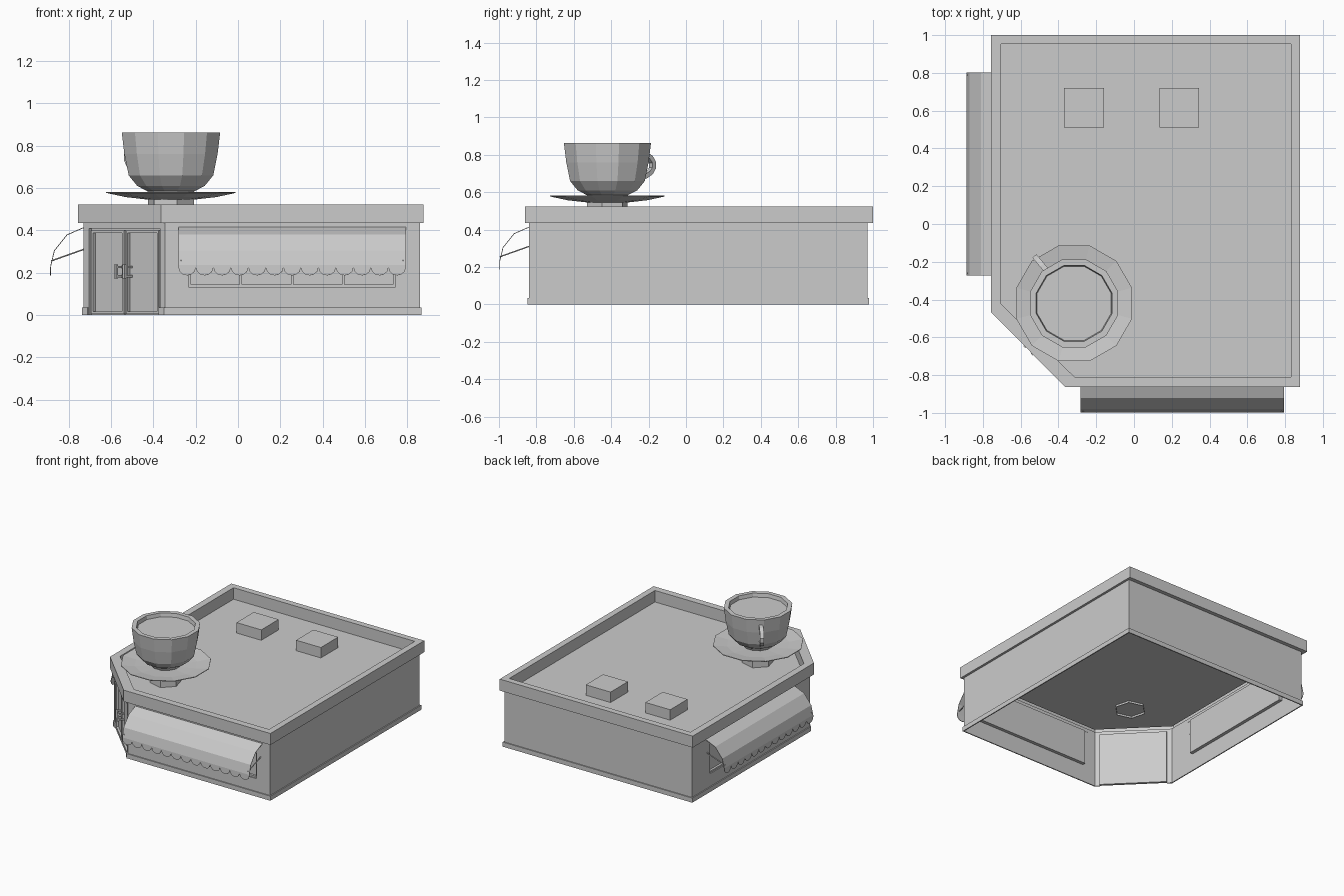
import bpy, math
from mathutils import Matrix, Vector

if "Cube" in bpy.data.objects:
    bpy.data.objects.remove(bpy.data.objects["Cube"])

def mesh(name, verts, faces, mat=None, thick=0):
    me = bpy.data.meshes.new(name)
    me.from_pydata([tuple(v) for v in verts], [], faces)
    me.update()
    ob = bpy.data.objects.new(name, me)
    bpy.context.collection.objects.link(ob)
    if mat:
        ob.matrix_world = mat
    if thick:
        s = ob.modifiers.new("thickness", "SOLIDIFY")
        s.thickness = thick
    return ob

def box(name, lo, hi, mat=None):
    v = [(x, y, z) for z in (lo[2], hi[2]) for x, y in
         ((lo[0], lo[1]), (hi[0], lo[1]), (hi[0], hi[1]), (lo[0], hi[1]))]
    f = [(3, 2, 1, 0), (4, 5, 6, 7)] + [(i, (i + 1) % 4, 4 + (i + 1) % 4, 4 + i) for i in range(4)]
    return mesh(name, v, f, mat)

def rod(name, a, b, r, mat=None, n=6):
    a, b = Vector(a), Vector(b)
    q = (b - a).to_track_quat('Z', 'Y')
    ring = [q @ Vector((r * math.cos(2 * math.pi * i / n), r * math.sin(2 * math.pi * i / n), 0)) for i in range(n)]
    f = [(i, (i + 1) % n, n + (i + 1) % n, n + i) for i in range(n)]
    f += [tuple(range(n))[::-1], tuple(range(n, 2 * n))]
    return mesh(name, [a + p for p in ring] + [b + p for p in ring], f, mat)

def lathe(name, profile, n, centre, start, caps=(True, True)):
    v, f = [], []
    for r, z in profile:
        for i in range(n):
            t = math.radians(start) + 2 * math.pi * i / n
            v.append((centre[0] + r * math.cos(t), centre[1] + r * math.sin(t), z))
    for k in range(len(profile) - 1):
        for i in range(n):
            j = (i + 1) % n
            f.append((k * n + i, k * n + j, (k + 1) * n + j, (k + 1) * n + i))
    if caps[0]:
        f.append(tuple(range(n))[::-1])
    if caps[1]:
        f.append(tuple(range(len(v) - n, len(v))))
    return mesh(name, v, f)

def wall_with_recess(name, ua, ub, u0, u1, z0, z1, top, depth, mat):
    """Wall sheet facing local -y with a recessed rectangular opening."""
    quads = []
    us, zs = (ua, u0, u1, ub), (0, z0, z1, top)
    for i in range(3):
        for k in range(3):
            if (i, k) != (1, 1) and zs[k + 1] > zs[k]:
                quads.append([(us[i], 0, zs[k]), (us[i + 1], 0, zs[k]),
                              (us[i + 1], 0, zs[k + 1]), (us[i], 0, zs[k + 1])])
    c = [(u0, z0), (u1, z0), (u1, z1), (u0, z1)]
    for i in range(4):
        a, b = c[i], c[(i + 1) % 4]
        quads.append([(a[0], 0, a[1]), (b[0], 0, b[1]), (b[0], depth, b[1]), (a[0], depth, a[1])])
    quads.append([(u, depth, z) for u, z in c])
    return mesh(name, [p for q in quads for p in q], [tuple(range(4 * i, 4 * i + 4)) for i in range(len(quads))], mat)

def frame_at(x, y, deg):
    return Matrix.Translation((x, y, 0)) @ Matrix.Rotation(math.radians(deg), 4, 'Z')

H = 0.44
FRONT = frame_at(0.256, -0.84, 0)
LEFT = frame_at(-0.73, 0.265, -90)
DOOR = frame_at(-0.5375, -0.6475, -45)

# Plain right and back walls
mesh("plain_walls", [(0.86, -0.84, 0), (0.86, 0.97, 0), (-0.73, 0.97, 0),
                     (0.86, -0.84, H), (0.86, 0.97, H), (-0.73, 0.97, H)], [(0, 1, 4, 3), (1, 2, 5, 4)])

def shop_front(side, ua, ub, m):
    # Wall with wide window
    wall_with_recess(side + "_wall", ua, ub, -0.49, 0.49, 0.133, 0.40, H, 0.025, m)
    for i in range(5):
        u = -0.484 + 0.242 * i
        box(side + "_mullion", (u - 0.006, 0.008, 0.133), (u + 0.006, 0.025, 0.40), m)
    for z in (0.133, 0.388):
        box(side + "_window_rail", (-0.49, 0.008, z), (0.49, 0.025, z + 0.012), m)
    # Curved awning with scalloped hem
    prof = [(0, 0.415), (-0.08, 0.38), (-0.14, 0.305), (-0.157, 0.235)]
    w, n, seg = 0.538, 13, 6
    v = [(u, y, z) for y, z in prof for u in (-w, w)]
    f = [(2 * i, 2 * i + 2, 2 * i + 3, 2 * i + 1) for i in range(3)]
    step = 2 * w / n
    for i in range(n):
        mid, base = -w + step * (i + 0.5), len(v)
        v += [(mid + step / 2, -0.157, 0.235), (mid - step / 2, -0.157, 0.235)]
        for k in range(seg + 1):
            t = math.pi * k / seg
            v.append((mid - step / 2 * math.cos(t), -0.158, 0.225 - 0.038 * math.sin(t)))
        f.append(tuple(range(base, len(v))))
    mesh(side + "_awning", v, f, m, 0.004)
    for u in (-0.525, 0.525):
        rod(side + "_awning_strut", (u, 0, 0.31), (u, -0.155, 0.255), 0.004, m)

shop_front("front", -0.601, 0.604, FRONT)
shop_front("left", -0.705, 0.72, LEFT)

# Corner entrance with double door
wall_with_recess("corner_wall", -0.272, 0.272, -0.238, 0.238, 0, 0.408, H, 0.02, DOOR)
for s in (-1, 1):
    a, b = sorted((s * 0.006, s * 0.226))
    for lo, hi in (((a, 0.004), (a + 0.012, 0.4)), ((b - 0.012, 0.004), (b, 0.4)),
                   ((a, 0.004), (b, 0.016)), ((a, 0.388), (b, 0.4))):
        box("door_frame", (lo[0], 0.004, lo[1]), (hi[0], 0.02, hi[1]), DOOR)
    u = s * 0.028
    box("door_handle", (u - 0.007, -0.034, 0.172), (u + 0.007, -0.022, 0.238), DOOR)
    for z in (0.178, 0.222):
        box("door_handle_stub", (u - 0.006, -0.024, z), (u + 0.006, 0.02, z + 0.01), DOOR)

# Skirting around the foot, left open at the door
inner = [(-0.369, -0.816), (-0.345, -0.84), (0.86, -0.84), (0.86, 0.97), (-0.73, 0.97), (-0.73, -0.455), (-0.706, -0.479)]
outer = [(-0.375, -0.822), (-0.349, -0.848), (0.868, -0.848), (0.868, 0.978), (-0.738, 0.978), (-0.738, -0.459), (-0.712, -0.485)]
n = len(inner)
v = [(x, y, z) for ring in (outer, inner) for z in (0, 0.035) for x, y in ring]
f = []
for i in range(n - 1):
    j = i + 1
    f += [(i, j, n + j, n + i), (n + i, n + j, 3 * n + j, 3 * n + i),
          (2 * n + j, 2 * n + i, 3 * n + i, 3 * n + j), (j, i, 2 * n + i, 2 * n + j)]
f += [(0, n, 3 * n, 2 * n), (n - 1, 3 * n - 1, 4 * n - 1, 2 * n - 1)]
mesh("skirting", v, f)

# Parapet band and sunken flat roof
rim = [(-0.365, -0.862), (0.878, -0.862), (0.878, 1.0), (-0.757, 1.0), (-0.757, -0.467)]
lip = [(-0.315, -0.81), (0.83, -0.81), (0.83, 0.953), (-0.705, 0.953), (-0.705, -0.42)]
wall = [(-0.345, -0.84), (0.86, -0.84), (0.86, 0.97), (-0.73, 0.97), (-0.73, -0.455)]
loops = [(wall, 0.435), (rim, 0.435), (rim, 0.523), (lip, 0.523), (lip, 0.435)]
v = [(x, y, z) for ring, z in loops for x, y in ring]
f = [(5 * k + i, 5 * k + (i + 1) % 5, 5 * k + 5 + (i + 1) % 5, 5 * k + 5 + i) for k in range(4) for i in range(5)]
f.append(tuple(range(20, 25)))
mesh("roof_and_parapet", v, f)

# Roof vents
for x in (-0.265, 0.24):
    box("roof_vent", (x - 0.105, 0.51, 0.43), (x + 0.105, 0.72, 0.515))

# Giant cup on saucer and pedestal
C = (-0.317, -0.42)
lathe("pedestal", [(0.112, 0.42), (0.112, 0.553)], 6, C, 45, (False, True))
lathe("saucer", [(0.11, 0.545), (0.22, 0.557), (0.317, 0.577), (0.317, 0.582), (0.22, 0.568), (0.1, 0.56)], 12, C, 15)
lathe("cup", [(0.105, 0.565), (0.115, 0.585), (0.165, 0.61), (0.207, 0.66), (0.228, 0.76),
              (0.241, 0.863), (0.208, 0.863), (0.203, 0.835)], 12, C, 15)

# Cup handle: flat C-shaped strap
v, f, seg = [], [], 7
for i in range(seg + 1):
    t = math.pi * (i / seg - 0.5)
    for rx, rz in ((0.115, 0.078), (0.09, 0.053)):
        for w in (-0.014, 0.014):
            v.append((0.215 + rx * math.cos(t), w, 0.745 + rz * math.sin(t)))
for i in range(seg):
    for a, b in ((0, 1), (1, 3), (3, 2), (2, 0)):
        f.append((4 * i + a, 4 * i + b, 4 * i + 4 + b, 4 * i + 4 + a))
f += [(0, 2, 3, 1), (4 * seg, 4 * seg + 1, 4 * seg + 3, 4 * seg + 2)]
mesh("cup_handle", v, f, frame_at(C[0], C[1], 130))
